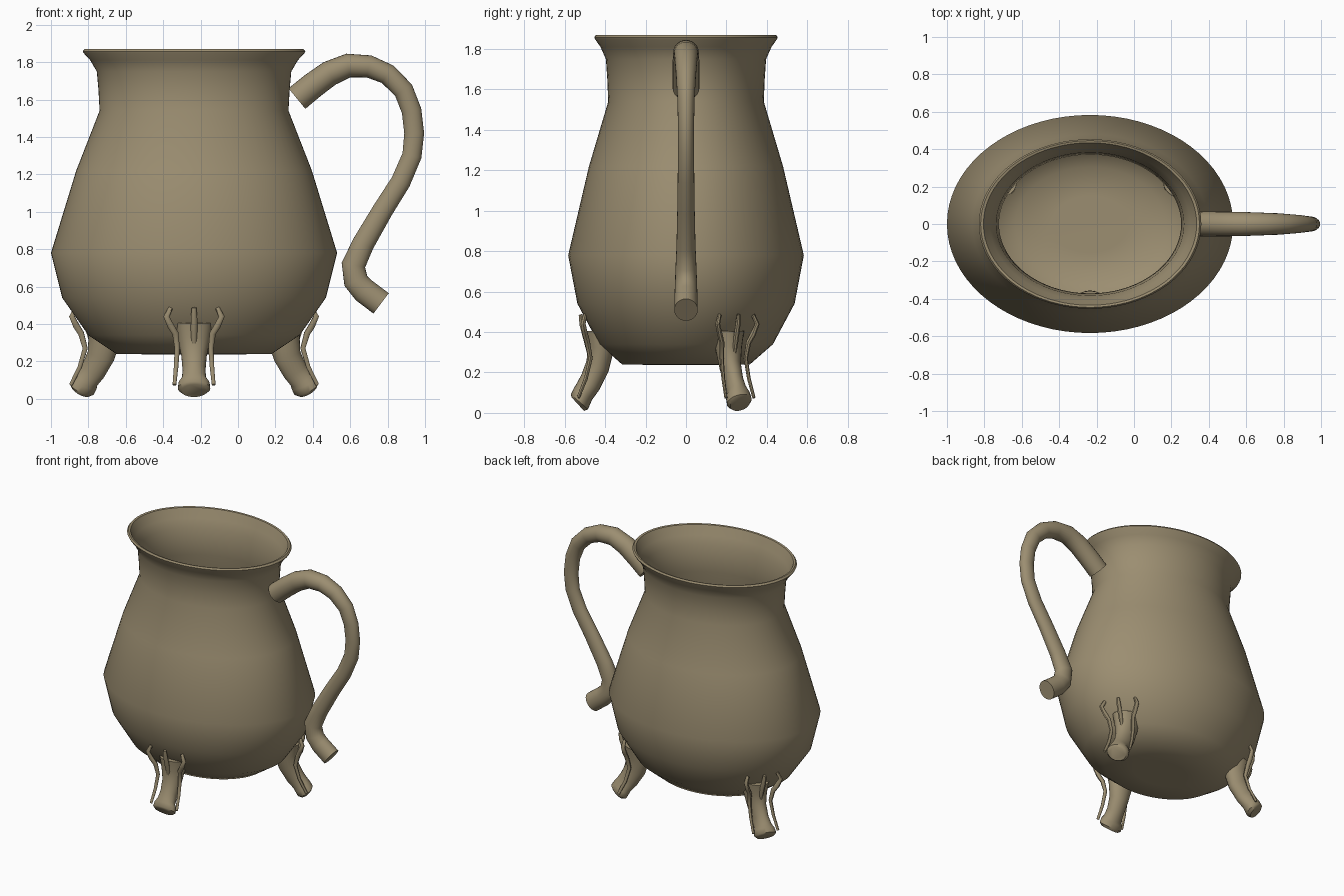
import bpy, bmesh, math
from mathutils import Vector, Matrix

if "Cube" in bpy.data.objects:
    bpy.data.objects.remove(bpy.data.objects["Cube"])

SQUASH = 0.762      # the whole jug is oval: y is narrower than x
CX = -0.235         # centre of the oval body

bronze = bpy.data.materials.new("aged bronze")
bronze.diffuse_color = (0.33, 0.27, 0.165, 1)
bronze.use_nodes = True
bronze.node_tree.nodes["Principled BSDF"].inputs["Base Color"].default_value = bronze.diffuse_color


def finish(name, bm, angle=45):
    bmesh.ops.recalc_face_normals(bm, faces=bm.faces)
    me = bpy.data.meshes.new(name)
    bm.to_mesh(me)
    bm.free()
    ob = bpy.data.objects.new(name, me)
    bpy.context.collection.objects.link(ob)
    me.materials.append(bronze)
    bpy.ops.object.select_all(action='DESELECT')
    bpy.context.view_layer.objects.active = ob
    ob.select_set(True)
    bpy.ops.object.shade_smooth_by_angle(angle=math.radians(angle))
    return ob


def skin(bm, rings, cap_start=True, cap_end=True):
    """Bridge a list of equal vertex rings."""
    n = len(rings[0])
    for a, b in zip(rings, rings[1:]):
        for i in range(n):
            j = (i + 1) % n
            bm.faces.new((a[i], a[j], b[j], b[i]))
    if cap_start:
        bm.faces.new(rings[0][::-1])
    if cap_end:
        bm.faces.new(rings[-1])


def tube(bm, pts, sides=16):
    """Sweep an oval; pts = (x, y, z, sideways radius, in-plane radius)."""
    cs = [Vector(p[:3]) for p in pts]
    rings = []
    for i, p in enumerate(pts):
        t = (cs[min(i + 1, len(cs) - 1)] - cs[max(i - 1, 0)]).normalized()
        side = Vector((0, 1, 0))
        side = (side - t * side.dot(t)).normalized()
        up = t.cross(side)
        ring = []
        for k in range(sides):
            a = math.tau * k / sides
            ring.append(bm.verts.new(cs[i] + side * math.cos(a) * p[3] + up * math.sin(a) * p[4]))
        rings.append(ring)
    skin(bm, rings)


# Body: hollow oval lathe, outside up, over the rim, inside down
profile = [(.2, .237), (.415, .24), (.565, .34), (.705, .54), (.765, .78), (.63, 1.22),
           (.505, 1.54), (.511, 1.65), (.52, 1.75), (.555, 1.81), (.59, 1.848),
           (.595, 1.858), (.585, 1.87), (.57, 1.867), (.535, 1.80), (.502, 1.74),
           (.487, 1.55), (.61, 1.22), (.742, .78), (.682, .55), (.545, .36), (.40, .265), (.2, .262)]
bm = bmesh.new()
N = 72
rings = [[bm.verts.new((CX + r * math.cos(math.tau * k / N),
                        SQUASH * r * math.sin(math.tau * k / N), z)) for k in range(N)]
         for r, z in profile]
skin(bm, rings)
finish("jug_body", bm, 50)

# Handle: S-shaped tapering tube
handle = [(.315, 1.605, .066, .071), (.40, 1.675, .067, .07), (.49, 1.74, .066, .068),
          (.59, 1.782, .064, .064), (.70, 1.777, .06, .06), (.80, 1.735, .055, .056),
          (.885, 1.65, .048, .054), (.928, 1.54, .042, .053), (.942, 1.42, .04, .053),
          (.93, 1.30, .04, .052), (.87, 1.16, .041, .053), (.775, 1.01, .043, .055),
          (.67, .83, .047, .059), (.617, .715, .052, .064), (.63, .63, .055, .066),
          (.675, .578, .057, .068), (.765, .51, .058, .068)]
bm = bmesh.new()
tube(bm, [(x, 0, z, a, b) for x, z, a, b in handle], 24)
finish("handle", bm)

# Feet: flared leg with claw rods, defined along +x then turned into place
leg = [(.56, .41, .10, .09), (.553, .32, .086, .086), (.575, .23, .068, .076),
       (.622, .15, .061, .069), (.66, .105, .066, .064), (.674, .085, .083, .066),
       (.692, .055, .087, .067), (.702, .043, .07, .052)]
side_rod = [(.655, .125, .485, .012), (.668, .148, .44, .016), (.655, .125, .39, .018),
            (.64, .10, .35, .017), (.62, .09, .27, .014), (.65, .096, .17, .012),
            (.70, .105, .075, .010)]
front_rod = [(.685, 0, .487, .012), (.675, 0, .44, .017), (.65, 0, .37, .018), (.63, 0, .30, .014)]
for name, deg in (("front", -90), ("back_right", 30), ("back_left", 150)):
    place = (Matrix.Translation((CX, 0, 0)) @ Matrix.Diagonal((1, SQUASH, 1, 1))
             @ Matrix.Rotation(math.radians(deg), 4, 'Z'))
    bm = bmesh.new()
    tube(bm, [(r, 0, z, a, b) for r, z, a, b in leg], 24)
    bm.transform(place)
    finish(name + "_foot", bm)
    bm = bmesh.new()
    for s in (-1, 1):
        tube(bm, [(r, s * t, z, w, w) for r, t, z, w in side_rod], 8)
    tube(bm, [(r, t, z, w, w) for r, t, z, w in front_rod], 8)
    bm.transform(place)
    finish(name + "_claws", bm)
